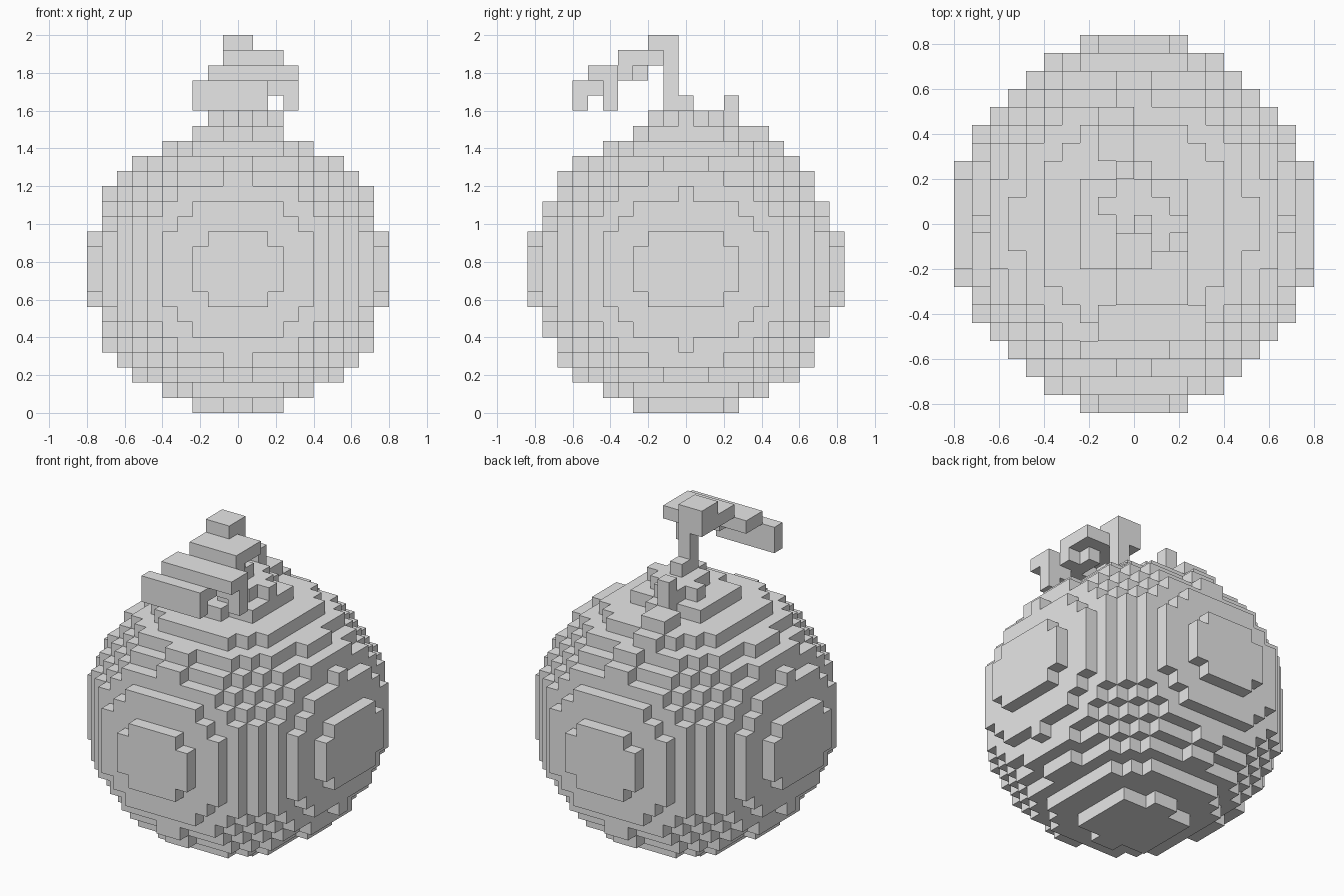
import bpy
import bmesh
from mathutils import Vector

UNIT = 0.08  # edge of one block

if "Cube" in bpy.data.objects:
    bpy.data.objects.remove(bpy.data.objects["Cube"], do_unlink=True)

grey = bpy.data.materials.new("plain_grey")
grey.use_nodes = True
grey.diffuse_color = (0.8, 0.8, 0.8, 1)
grey.node_tree.nodes["Principled BSDF"].inputs["Base Color"].default_value = (0.8, 0.8, 0.8, 1)


def box(x0, x1, y0, y1, z0, z1):
    """Block cells (lower corners) filling a box; y counts from half a block."""
    return {(x, y, z) for x in range(x0, x1) for y in range(y0, y1) for z in range(z0, z1)}


def build(name, cells):
    """Skin a set of block cells with outward square faces."""
    bm = bmesh.new()
    verts = {}

    def vert(p):
        key = tuple(round(c) for c in p)
        if key not in verts:
            verts[key] = bm.verts.new((key[0] * UNIT, (key[1] - 0.5) * UNIT, key[2] * UNIT))
        return verts[key]

    for cell in cells:
        for axis in range(3):
            for side in (0, 1):
                near = list(cell)
                near[axis] += 1 if side else -1
                if tuple(near) in cells:
                    continue
                u, v = Vector((0, 0, 0)), Vector((0, 0, 0))
                u[(axis + 1) % 3] = 1
                v[(axis + 2) % 3] = 1
                base = Vector(cell)
                base[axis] += side
                ring = [base, base + u, base + u + v, base + v]
                if not side:
                    ring.reverse()
                bm.faces.new([vert(p) for p in ring])
    mesh = bpy.data.meshes.new(name)
    bm.to_mesh(mesh)
    bm.free()
    mesh.materials.append(grey)
    obj = bpy.data.objects.new(name, mesh)
    bpy.context.collection.objects.link(obj)
    return obj


# Round body: blocks whose centres lie inside an ellipsoid
RX, RY, RZ = 10, 10.5, 9.5
body = {
    (x, y, z) for x, y, z in box(-10, 10, -10, 11, 0, 19)
    if ((x + 0.5) / RX) ** 2 + (y / RY) ** 2 + ((z - 9) / RZ) ** 2 <= 1
}
build("body", body)

# Crown: thin stepped layer on top of the body
crown = (
    box(-1, 1, 2, 3, 19, 20)
    | box(-2, 2, 1, 2, 19, 20)
    | box(-1, 3, 0, 1, 19, 20)
    | box(-1, 2, -1, 0, 19, 20)
    | box(0, 1, -2, -1, 19, 20)
)
build("crown", crown)

# Small leaf lying down the back
back_leaf = (
    box(-1, 0, 3, 4, 19, 21)
    | box(-2, 0, 4, 6, 18, 19)
    | box(-2, 0, 6, 7, 17, 18)
)
build("back_leaf", back_leaf)

# Upright stem with its foot and knob
stem = (
    box(0, 1, -1, 1, 20, 21)
    | box(0, 1, -1, 0, 21, 23)
    | box(-1, 1, -1, 0, 23, 24)
    | box(-1, 1, -2, 0, 24, 25)
)
build("stem", stem)

# Big leaf drooping forward in steps from the stem
front_leaf = (
    box(-1, 3, -4, -1, 23, 24)
    | box(1, 2, -3, -2, 22, 23)
    | box(1, 3, -4, -3, 22, 23)
    | box(-2, 4, -6, -4, 22, 23)
    | box(1, 2, -6, -5, 21, 22)
    | box(2, 4, -5, -4, 21, 22)
    | box(3, 4, -5, -4, 20, 21)
    | box(-3, 2, -7, -6, 20, 22)
)
build("front_leaf", front_leaf)
